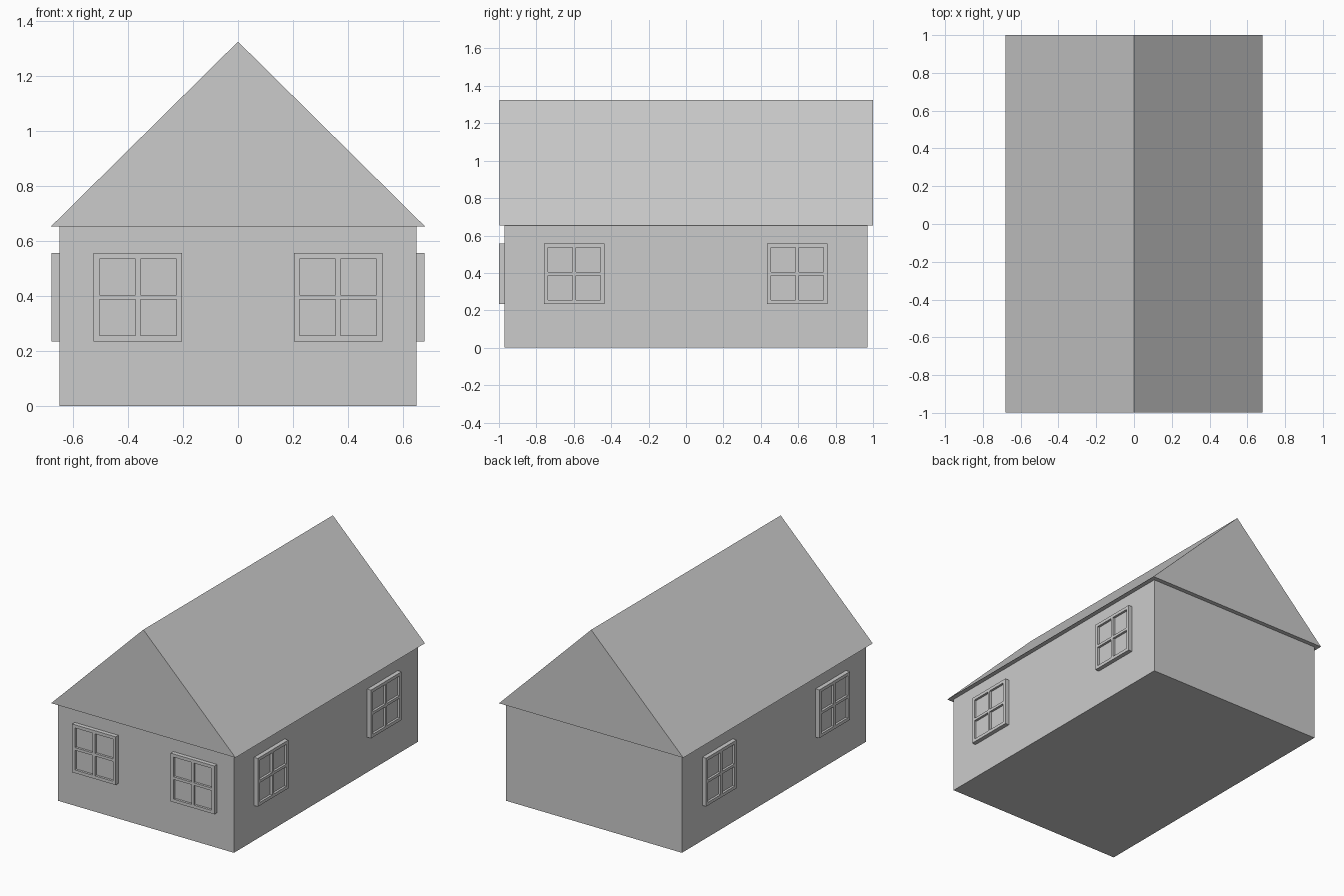
import bpy, bmesh
from math import pi
from mathutils import Matrix

cube = bpy.data.objects.get("Cube")
if cube:
    bpy.data.objects.remove(cube)

# One plain grey for the whole house
grey = bpy.data.materials.new("light grey")
grey.use_nodes = True
grey.diffuse_color = (0.6, 0.6, 0.6, 1)
grey.node_tree.nodes["Principled BSDF"].inputs["Base Color"].default_value = (0.6, 0.6, 0.6, 1)


def add_object(name, bm):
    bmesh.ops.recalc_face_normals(bm, faces=bm.faces)
    mesh = bpy.data.meshes.new(name)
    bm.to_mesh(mesh)
    bm.free()
    mesh.materials.append(grey)
    obj = bpy.data.objects.new(name, mesh)
    bpy.context.collection.objects.link(obj)
    return obj


def prism(name, profile, y0, y1):
    """Extrude an (x, z) profile along y."""
    bm = bmesh.new()
    face = bm.faces.new([bm.verts.new((x, y0, z)) for x, z in profile])
    new = bmesh.ops.extrude_face_region(bm, geom=[face])["geom"]
    verts = [v for v in new if isinstance(v, bmesh.types.BMVert)]
    bmesh.ops.translate(bm, verts=verts, vec=(0, y1 - y0, 0))
    return add_object(name, bm)


HALF, BORDER, BAR = 0.161, 0.021, 0.009   # window half size, frame width, half bar
DEPTH, RECESS = 0.028, 0.015


def window(name, matrix):
    """Framed window facing -y, its back on the local plane y = 0."""
    bm = bmesh.new()
    cuts = [-HALF, BORDER - HALF, -BAR, BAR, HALF - BORDER, HALF]
    grid = [[bm.verts.new((x, -DEPTH, z)) for z in cuts] for x in cuts]
    panes = []
    for i in range(5):
        for j in range(5):
            face = bm.faces.new((grid[i][j], grid[i + 1][j], grid[i + 1][j + 1], grid[i][j + 1]))
            if i % 2 and j % 2:
                panes.append(face)
    # Sides of the frame, back to the wall
    rim = [e for e in bm.edges if e.is_boundary]
    new = bmesh.ops.extrude_edge_only(bm, edges=rim)["geom"]
    for v in new:
        if isinstance(v, bmesh.types.BMVert):
            v.co.y = 0
    # Sunken panes
    bmesh.ops.inset_individual(bm, faces=panes, thickness=0, depth=-RECESS)
    bmesh.ops.dissolve_limit(bm, angle_limit=0.01, verts=bm.verts, edges=bm.edges)
    bm.normal_update()
    obj = add_object(name, bm)
    obj.matrix_world = matrix
    return obj


# Walls and roof
WX, WY, EAVE = 0.65, 0.971, 0.653
prism("walls", [(-WX, 0), (WX, 0), (WX, EAVE), (-WX, EAVE)], -WY, WY)
prism("roof", [(-0.68, EAVE), (0.68, EAVE), (0, 1.325)], -0.998, 1.0)

# Two windows on the front and two on each side, none on the back
SILL_MID = 0.395
for side, sx in (("left", 1), ("right", -1)):
    window(f"front_window_{side}", Matrix.Translation((sx * 0.364, -WY, SILL_MID)))
    for place, y in (("front", -0.598), ("back", 0.595)):
        window(f"{side}_window_{place}",
               Matrix.Translation((sx * WX, y, SILL_MID)) @ Matrix.Rotation(sx * pi / 2, 4, "Z"))
